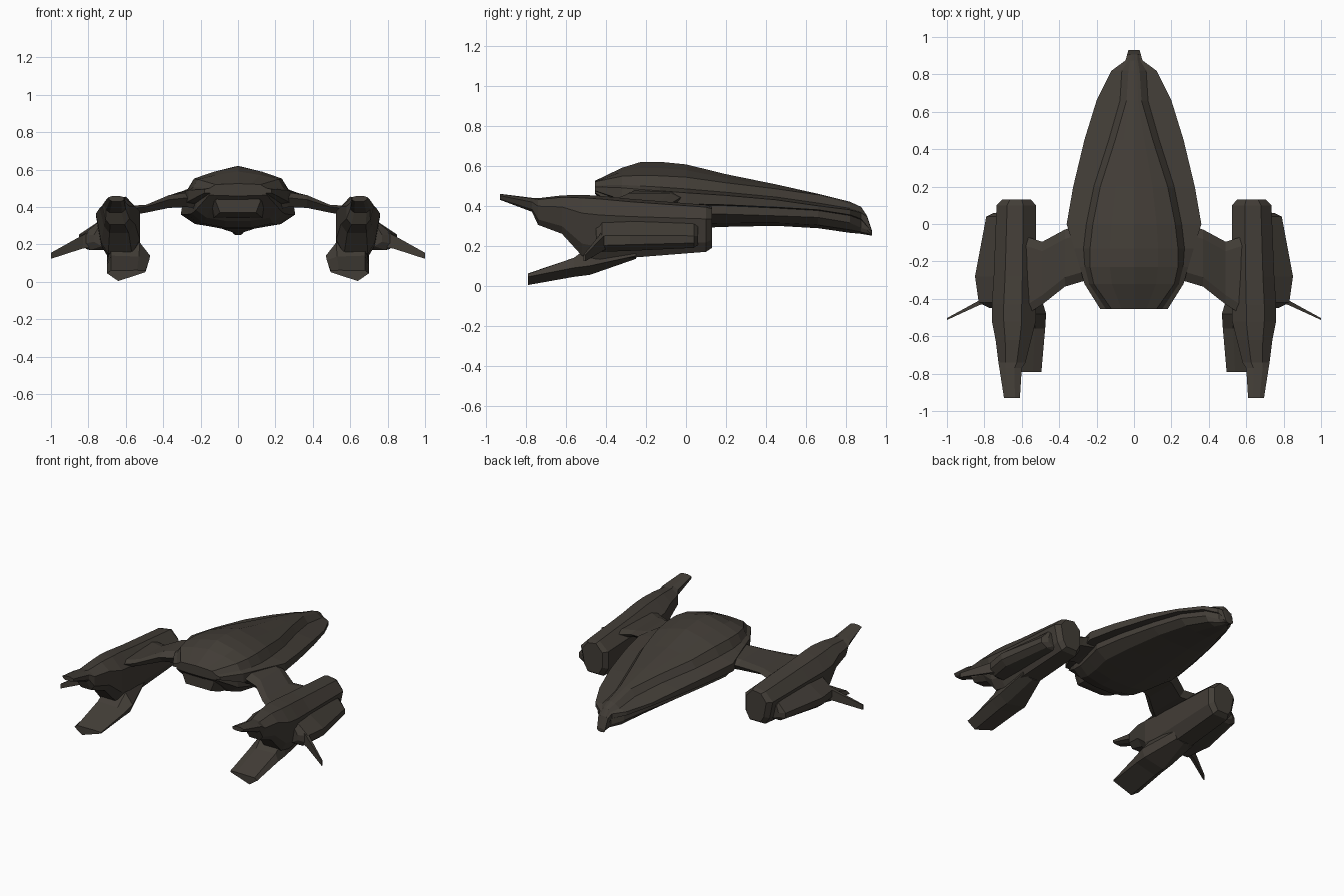
import bpy, bmesh

mat = bpy.data.materials.new("dark brown grey hull")
mat.diffuse_color = (0.055, 0.047, 0.038, 1)


def loft(name, sections, mirror=True):
    """Skin a list of closed rings with equal point counts, cap both ends."""
    bm = bmesh.new()
    rings = [[bm.verts.new(p) for p in s] for s in sections]
    n = len(rings[0])
    for a, b in zip(rings, rings[1:]):
        for i in range(n):
            j = (i + 1) % n
            bm.faces.new((a[i], a[j], b[j], b[i]))
    bm.faces.new(rings[0])
    bm.faces.new(rings[-1][::-1])
    bmesh.ops.remove_doubles(bm, verts=bm.verts, dist=0.0005)
    bmesh.ops.recalc_face_normals(bm, faces=bm.faces)
    me = bpy.data.meshes.new(name)
    bm.to_mesh(me)
    bm.free()
    me.materials.append(mat)
    ob = bpy.data.objects.new(name, me)
    bpy.context.collection.objects.link(ob)
    if mirror:
        ob.modifiers.new("mirror", "MIRROR")
    return ob


def ring_y(y, pts):
    return [(x, y, z) for x, z in pts]


# fuselage: y, half width, ridge z, canopy half width, canopy edge z,
#           rim top z, rim bottom z, chine z, keel z
hull = [
    (0.93, .03, .275, .015, .272, .268, .262, .257, .25),
    (0.905, .037, .35, .02, .35, .345, .30, .28, .255),
    (0.875, .045, .395, .02, .39, .365, .335, .29, .26),
    (0.82, .12, .42, .03, .41, .38, .355, .315, .265),
    (0.66, .20, .46, .04, .455, .40, .38, .342, .288),
    (0.45, .265, .507, .10, .485, .43, .393, .35, .30),
    (0.20, .325, .558, .18, .515, .452, .405, .358, .295),
    (0.00, .36, .607, .22, .543, .465, .41, .36, .287),
    (-0.13, .32, .62, .235, .55, .475, .41, .36, .283),
    (-0.23, .29, .618, .235, .552, .482, .415, .365, .29),
    (-0.32, .265, .59, .215, .548, .49, .43, .385, .325),
    (-0.455, .18, .525, .12, .52, .495, .475, .465, .46),
]
secs = []
for y, w, zc, s, zs, zt, zb, zl, zk in hull:
    f = min(s + .035, (s + w) / 2)
    half = [(s * .55, zs + .55 * (zc - zs)), (s, zs), (f, zt + .25 * (zs - zt)),
            (w, zt), (w, zb), (w * .83, zb - .1 * (zb - zl)), (w * .85, zl),
            (w * .64, zk + .3 * (zl - zk)), (w * .25, zk)]
    secs.append(ring_y(y, [(0, zc)] + half + [(-x, z) for x, z in half[::-1]]))
loft("fuselage", secs, False)

# rear engine block under the tail deck
secs = []
for y, k, z0, z1 in ((-.15, .2, .31, .47), (-.38, .15, .35, .475), (-.435, .12, .37, .465)):
    zm = z0 + .65 * (z1 - z0)
    secs.append(ring_y(y, [(-.8 * k, z0), (.8 * k, z0), (k, zm), (.85 * k, z1), (-.85 * k, z1), (-k, zm)]))
loft("rear_engine", secs, False)

# wing arms joining hull and nacelles: x, front y, rear y, top z, bottom z
secs = []
for x, yf, yr, zt, zb in ((.18, .04, -.28, .475, .38), (.27, .0, -.305, .478, .40),
                          (.37, -.03, -.335, .463, .395), (.49, -.095, -.43, .412, .37),
                          (.60, -.06, -.50, .405, .35)):
    zm = (zt + zb) / 2
    secs.append([(x, yf, zm + .01), (x, yf - .05, zt), (x, yr + .05, zt),
                 (x, yr, zm + .01), (x, yr + .04, zb), (x, yf - .04, zb)])
loft("wing_arm", secs)

# nacelles, leaning outwards at the top: y, inner x, outer x, top z, bottom z
secs = []
for y, xi, xo, zt, zb in ((.13, .55, .705, .395, .19), (.10, .525, .735, .405, .17),
                          (-.28, .525, .75, .435, .14), (-.43, .525, .76, .45, .13),
                          (-.52, .525, .76, .455, .15), (-.62, .55, .74, .452, .26),
                          (-.74, .58, .725, .438, .305), (-.77, .60, .72, .44, .37),
                          (-.93, .61, .695, .46, .43)):
    d, h = xo - xi, zt - zb
    secs.append(ring_y(y, [(xi + .32 * d, zt), (xo - .27 * d, zt - .05 * h), (xo, zt - .3 * h),
                           (xo - .12 * d, zb + .2 * h), (xo - .28 * d, zb), (xi + .18 * d, zb),
                           (xi, zb + .25 * h), (xi, zt - .25 * h)]))
loft("nacelle", secs)

# outboard side pods: y, outer x, top z, bottom z
secs = []
for y, xo, zt, zb in ((.06, .75, .295, .205), (.04, .79, .31, .19), (-.28, .85, .33, .175),
                      (-.42, .83, .33, .17), (-.45, .77, .31, .19)):
    secs.append(ring_y(y, [(.66, zt), (.735, zt), (xo, zb + .5 * (zt - zb)),
                           (xo, zb + .2 * (zt - zb)), (xo - .04, zb), (.66, zb)]))
loft("side_pod", secs)

# thin outer spikes
secs = []
for x, yf, yr, z0, z1 in ((.75, -.38, -.41, .19, .29), (.83, -.41, -.435, .178, .25), (1.0, -.503, -.513, .123, .155)):
    secs.append([(x, yf, z0), (x, yf, z1), (x, yr, z1), (x, yr, z0)])
loft("outer_spike", secs)

# lower rear fins
loft("lower_fin", [
    ring_y(-.25, [(.57, .25), (.54, .19), (.56, .145), (.62, .135), (.70, .15), (.69, .25)]),
    ring_y(-.48, [(.525, .21), (.47, .14), (.49, .085), (.64, .055), (.70, .10), (.68, .20)]),
    ring_y(-.56, [(.53, .135), (.475, .115), (.49, .08), (.64, .045), (.70, .09), (.68, .14)]),
    ring_y(-.79, [(.54, .062), (.495, .06), (.495, .052), (.64, .004), (.70, .045), (.68, .06)]),
])
